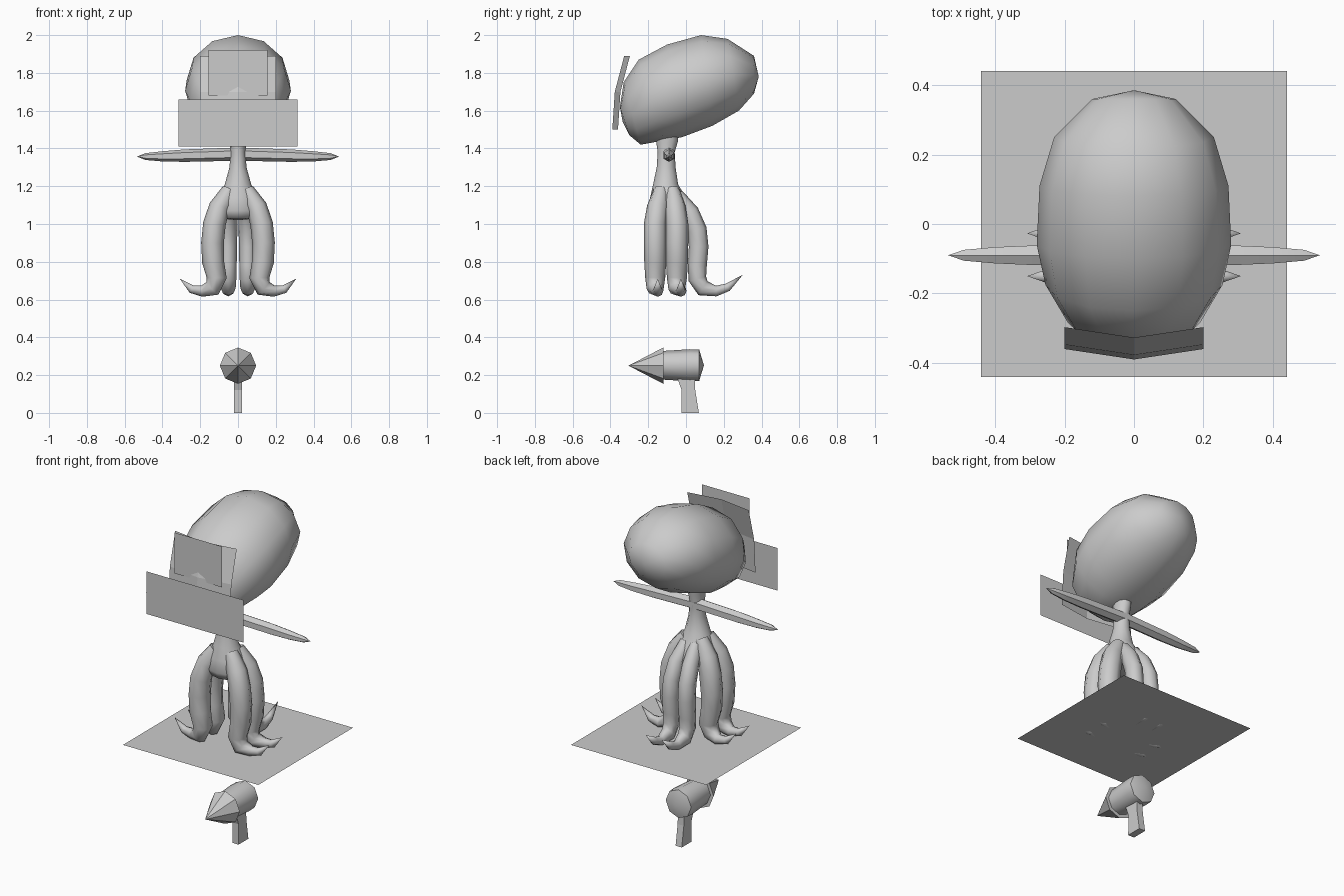
import bpy, bmesh, math
from mathutils import Vector as V

if "Cube" in bpy.data.objects:
    bpy.data.objects.remove(bpy.data.objects["Cube"])

grey = bpy.data.materials.new("plain grey")
grey.diffuse_color = (0.6, 0.6, 0.6, 1)
grey.use_nodes = True
grey.node_tree.nodes["Principled BSDF"].inputs["Base Color"].default_value = grey.diffuse_color


def finish(name, bm, smooth=None, closed=True):
    if closed:
        bmesh.ops.recalc_face_normals(bm, faces=bm.faces)
    me = bpy.data.meshes.new(name)
    bm.to_mesh(me)
    bm.free()
    me.materials.append(grey)
    ob = bpy.data.objects.new(name, me)
    bpy.context.collection.objects.link(ob)
    if smooth:
        bpy.ops.object.select_all(action='DESELECT')
        ob.select_set(True)
        bpy.context.view_layer.objects.active = ob
        bpy.ops.object.shade_smooth_by_angle(angle=math.radians(smooth))
    return ob


def loft(name, rings, sides, smooth=None, start=None, end=None, turn=0):
    """Skin elliptical rings given as (centre, half axis, half axis)."""
    bm = bmesh.new()
    loops = []
    for c, u, v in rings:
        loops.append([bm.verts.new(V(c) + V(u) * math.cos(a) + V(v) * math.sin(a))
                      for a in (2 * math.pi * (i + turn) / sides for i in range(sides))])
    for a, b in zip(loops, loops[1:]):
        for i in range(sides):
            j = (i + 1) % sides
            bm.faces.new((a[i], a[j], b[j], b[i]))
    for loop, pole in ((loops[0], start), (loops[-1], end)):
        if pole is None:
            bm.faces.new(loop)
        else:
            p = bm.verts.new(pole)
            for i in range(sides):
                bm.faces.new((loop[i], loop[(i + 1) % sides], p))
    return finish(name, bm, smooth)


def tube(name, pts, binormal, sides, mirror, squash=1.0):
    """Tapered tube along a flat path of (x, y, z, radius), ending in a point."""
    pts = [(V((x * mirror, y, z)), r) for x, y, z, r in pts]
    rings = []
    for i, (p, r) in enumerate(pts[:-1]):
        t = (pts[i + 1][0] - pts[max(i - 1, 0)][0]).normalized()
        b = V(binormal)
        b = (b - t * b.dot(t)).normalized()
        rings.append((p, t.cross(b) * r, b * r * squash))
    loft(name, rings, sides, 50, end=pts[-1][0])


def sheet(name, rows):
    """Thin grid surface from rows of points."""
    bm = bmesh.new()
    g = [[bm.verts.new(p) for p in row] for row in rows]
    for a, b in zip(g, g[1:]):
        for i in range(len(a) - 1):
            bm.faces.new((a[i], a[i + 1], b[i + 1], b[i]))
    finish(name, bm, closed=False)


# Tilted bulbous head: top y, z, bottom y, z, half width
head = [(-.35, 1.62, -.30, 1.47, .10), (-.33, 1.75, -.24, 1.42, .19),
        (-.25, 1.87, -.10, 1.445, .255), (-.10, 1.95, -.02, 1.46, .28),
        (.08, 2.0, .14, 1.52, .272), (.22, 1.98, .28, 1.60, .23),
        (.36, 1.89, .36, 1.69, .12)]
loft("head", [((0, (a + c) / 2, (b + d) / 2), (0, (a - c) / 2, (b - d) / 2), (w, 0, 0))
              for a, b, c, d, w in head], 12, 60, (0, -.335, 1.54), (0, .385, 1.78))

# Neck widening into the body: z, centre y, half width, half depth
body = [(1.48, -.10, .045, .06), (1.44, -.10, .043, .058), (1.38, -.105, .04, .045),
        (1.30, -.105, .045, .05), (1.21, -.108, .07, .066), (1.14, -.095, .105, .095),
        (1.07, -.085, .13, .115), (1.03, -.08, .11, .10)]
loft("neck_and_body", [((0, y, z), (rx, 0, 0), (0, ry, 0)) for z, y, rx, ry in body],
     12, 60, end=(0, -.08, 1.02))

# Arms and six tentacles, mirrored left and right
for side, m in (("right", 1), ("left", -1)):
    tube("arm_" + side, [(0, -.09, 1.37, .035), (.14, -.09, 1.366, .034),
                         (.28, -.09, 1.362, .033), (.40, -.09, 1.358, .027),
                         (.49, -.09, 1.357, .018), (.535, -.09, 1.357, 0)],
         (0, 1, 0), 6, m)
    for part, y, tip in (("front", -.163, -.15), ("middle", -.048, -.027)):
        tube(part + "_tentacle_" + side,
             [(.045, y + (-.1 - y) * .5, 1.18, .04), (.098, y + (-.1 - y) * .2, 1.09, .056),
              (.125, y, 1.0, .06), (.135, y, .90, .06), (.132, y, .80, .058),
              (.113, y, .715, .053), (.135, y, .66, .046), (.19, tip, .645, .03),
              (.245, tip, .655, .022), (.308, tip, .71, 0)],
             (0, 1, 0), 8, m)
    tube("back_tentacle_" + side,
         [(.03, -.05, 1.15, .04), (.045, .02, 1.06, .05), (.05, .058, .97, .052),
          (.052, .067, .88, .052), (.052, .06, .78, .05), (.052, .06, .71, .048),
          (.052, .09, .66, .044), (.052, .16, .645, .028), (.052, .22, .665, .022),
          (.052, .30, .73, 0)],
         (1, 0, 0), 8, m, .9)

# Folded visor and two flat plates before the face
sheet("visor", [[(x, y + abs(x) * .15, z) for x in (-.2, 0, .2)]
                for z, y in ((1.50, -.39), (1.70, -.377), (1.89, -.327))])
for name, w, y, z0, z1 in (("lower_face_plate", .315, -.40, 1.41, 1.66),
                           ("upper_face_plate", .155, -.37, 1.68, 1.92)):
    sheet(name, [[(x, y, z) for x in (-w, 0, w)] for z in (z0, z1)])

# Floor panel
sheet("floor_panel", [[(-.44, y, .622), (.44, y, .622)] for y in (-.44, .44)])

# Pistol: faceted cone nose, rounded barrel, flat grip
loft("pistol_nose", [((0, -.12, .25), (0, 0, .096), (.096, 0, 0))], 8, end=(0, -.305, .25))
loft("pistol_barrel", [((0, y, .252), (0, 0, r), (r, 0, 0))
                       for y, r in ((-.12, .076), (.02, .085), (.07, .083))],
     8, 50, end=(0, .095, .252))
q = math.sqrt(2)
loft("pistol_grip", [((0, y, z), (.02 * q, 0, 0), (0, d * q, 0))
                     for z, y, d in ((.19, 0, .05), (.165, .004, .043),
                                     (.12, .013, .036), (0, .022, .046))], 4, turn=.5)
